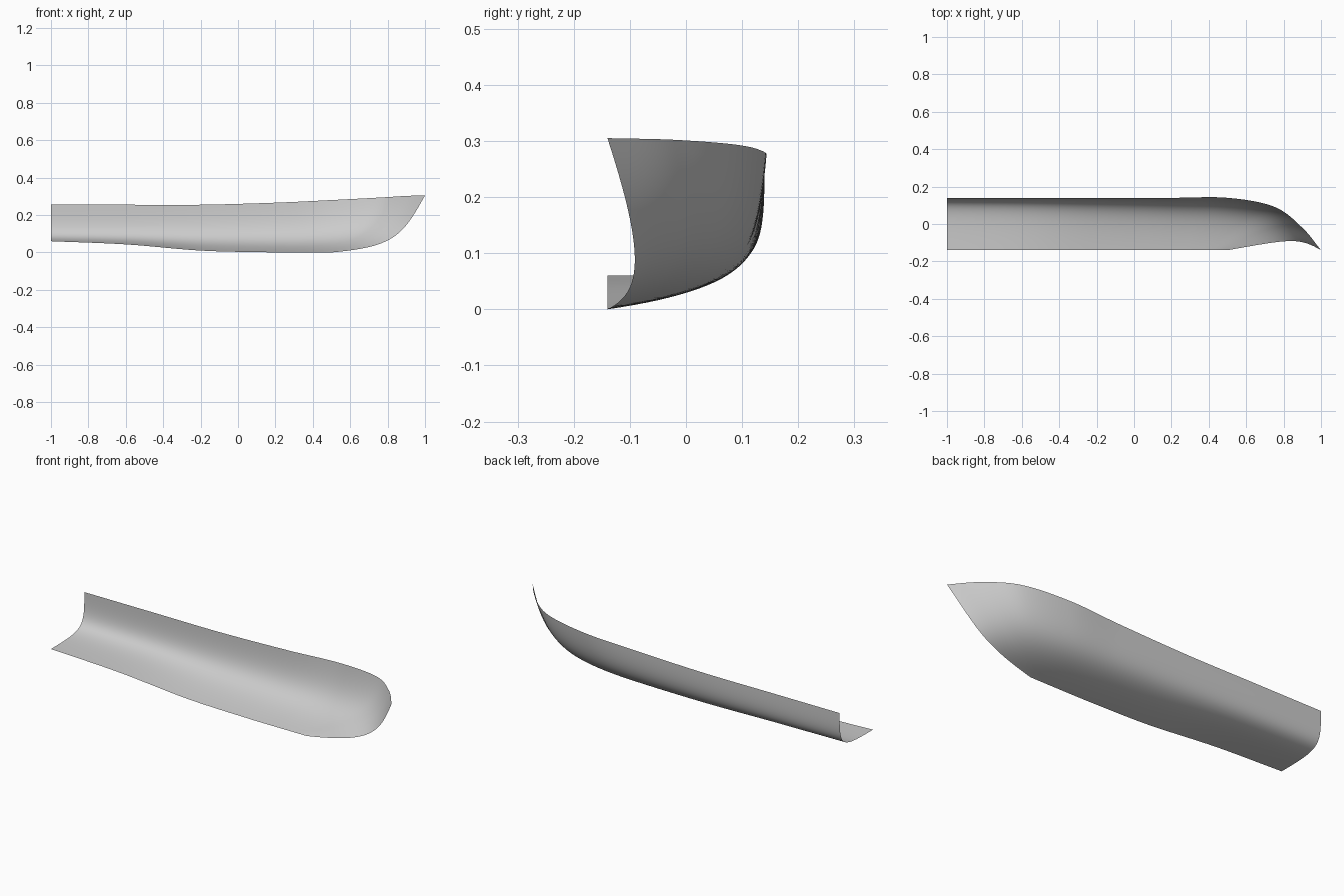
import bpy
import bmesh
from mathutils import Vector

cube = bpy.data.objects.get("Cube")
if cube:
    bpy.data.objects.remove(cube, do_unlink=True)

# Stations from stern to bow: keel, lower bilge, upper bilge, sheer handles
STERN = [(-1, -.14, .06), (-1, .13, .06), (-1, .14, .068), (-1, .14, .255)]
STATIONS = [
    STERN,
    [(-.6, -.14, .043), (-.6, .125, .052), (-.6, .14, .07), (-.6, .14, .255)],
    [(-.2, -.14, .01), (-.2, .115, .04), (-.2, .137, .075), (-.2, .14, .255)],
    [(.15, -.14, .001), (.17, .1, .035), (.19, .132, .08), (.2, .14, .266)],
    [(.32, -.14, 0), (.4, .08, .034), (.48, .12, .085), (.5, .14, .28)],
    [(.4, -.14, 0), (.56, .04, .032), (.69, .08, .09), (.75, .092, .293)],
    [(.45, -.14, 0), (.7, -.02, .031), (.8, .01, .09), (.9, -.02, .302)],
    [(.5, -.14, 0), (.84, -.08, .03), (.88, -.07, .09), (1, -.14, .305)],
]
ROWS, STEPS = 28, 12


def blend(a, b, c, d, t):
    """Smooth interpolation from b to c."""
    return (b * 2 + (c - a) * t + (a * 2 - b * 5 + c * 4 - d) * t**2
            + (b * 3 - a - c * 3 + d) * t**3) / 2


def bezier(p, t):
    u = 1 - t
    return p[0] * u**3 + p[1] * (3 * u * u * t) + p[2] * (3 * u * t * t) + p[3] * t**3


# Sections lofted along the length, with mirrored end tangents
rows = [[Vector(p) for p in s] for s in STATIONS]
rows = ([[a * 2 - b for a, b in zip(rows[0], rows[1])]] + rows
        + [[a * 2 - b for a, b in zip(rows[-1], rows[-2])]])
sections = []
for i in range(1, len(rows) - 2):
    for k in range(STEPS):
        sections.append([blend(*q, k / STEPS) for q in zip(*rows[i - 1:i + 3])])
sections.append(rows[-2])

# Half hull shell
bm = bmesh.new()
grid = [[bm.verts.new(bezier(s, j / ROWS)) for j in range(ROWS + 1)] for s in sections]
for a, b in zip(grid, grid[1:]):
    for j in range(ROWS):
        face = bm.faces.new((a[j], a[j + 1], b[j + 1], b[j]))
        face.smooth = True
mesh = bpy.data.meshes.new("half_hull")
bm.to_mesh(mesh)
bm.free()
hull = bpy.data.objects.new("half_hull", mesh)
bpy.context.collection.objects.link(hull)

# Plain grey paint
paint = bpy.data.materials.new("hull_grey")
paint.use_nodes = True
colour = (.6, .6, .6, 1)
paint.diffuse_color = colour
paint.node_tree.nodes["Principled BSDF"].inputs["Base Color"].default_value = colour
mesh.materials.append(paint)
